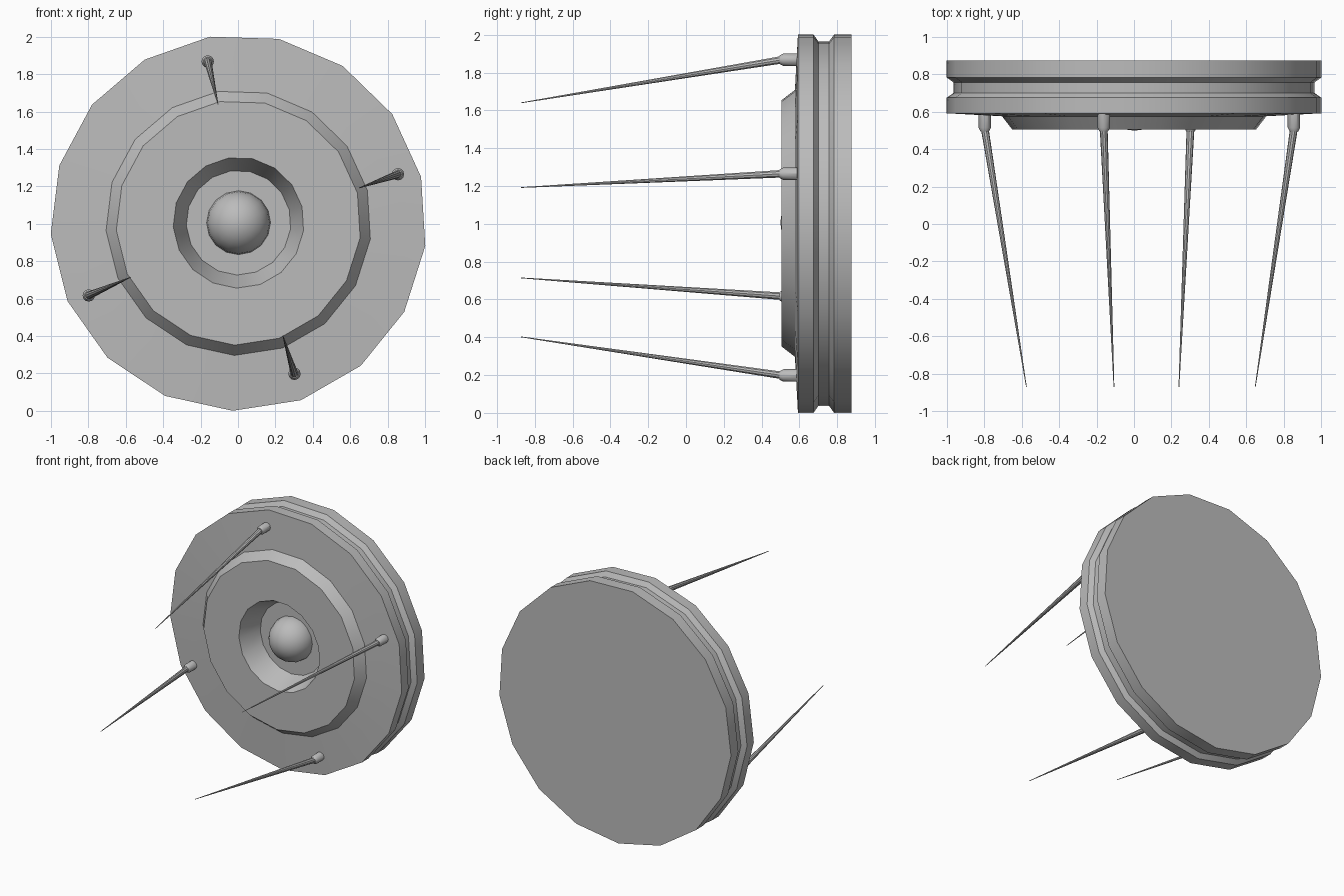
import bpy, bmesh, math

cube = bpy.data.objects.get("Cube")
if cube:
    bpy.data.objects.remove(cube, do_unlink=True)

grey = bpy.data.materials.new("plain grey")
grey.use_nodes = True
grey.diffuse_color = (0.5, 0.5, 0.5, 1)
grey.node_tree.nodes["Principled BSDF"].inputs["Base Color"].default_value = (0.5, 0.5, 0.5, 1)

CX, CZ = 0.003, 1.006   # centre axis of the disc


def finish(ob):
    ob.data.materials.append(grey)
    bpy.ops.object.select_all(action='DESELECT')
    ob.select_set(True)
    bpy.context.view_layer.objects.active = ob
    bpy.ops.object.shade_smooth_by_angle(angle=math.radians(30))


def skin_rings(name, rings, sides, phase=0.0):
    """Skin round rings (x, y, z, radius) facing along y, and cap both ends."""
    bm = bmesh.new()
    loops = []
    for x, y, z, r in rings:
        angles = [math.radians(phase) + math.tau * i / sides for i in range(sides)]
        loops.append([bm.verts.new((x + r * math.cos(a), y, z + r * math.sin(a))) for a in angles])
    for a, b in zip(loops, loops[1:]):
        for i in range(sides):
            j = (i + 1) % sides
            bm.faces.new((a[i], a[j], b[j], b[i]))
    bm.faces.new(loops[0])
    bm.faces.new(loops[-1])
    bmesh.ops.recalc_face_normals(bm, faces=bm.faces)
    mesh = bpy.data.meshes.new(name)
    bm.to_mesh(mesh)
    bm.free()
    ob = bpy.data.objects.new(name, mesh)
    bpy.context.collection.objects.link(ob)
    finish(ob)
    return ob


# Disc body: recessed floor, raised collar, front face, grooved rim, flat back
profile = [(0.28, 0.67), (0.35, 0.505), (0.655, 0.505), (0.71, 0.576),
           (1.006, 0.592), (1.006, 0.675), (0.97, 0.70), (0.97, 0.757),
           (1.006, 0.783), (1.006, 0.874)]
skin_rings("disc_body", [(CX, y, CZ, r) for r, y in profile], 17, 77.6)

# Domed centre in the recess
bpy.ops.mesh.primitive_uv_sphere_add(segments=16, ring_count=12, radius=0.171,
                                     location=(CX, 0.67, CZ),
                                     rotation=(math.pi / 2, 0, 0))
dome = bpy.context.object
dome.name = "centre_dome"
finish(dome)

# Four long needles in small sockets: base x, z and tip x, z
needles = {"top": (-0.162, 1.868, -0.107, 1.64),
           "left": (0.855, 1.265, 0.648, 1.192),
           "bottom": (0.302, 0.198, 0.24, 0.402),
           "right": (-0.798, 0.617, -0.575, 0.714)}
for side, (bx, bz, tx, tz) in needles.items():
    skin_rings(side + "_socket", [(bx, 0.60, bz, 0.033), (bx, 0.515, bz, 0.033),
                                  (bx, 0.495, bz, 0.023)], 12)
    skin_rings(side + "_needle", [(bx, 0.51, bz, 0.021), (tx, -0.872, tz, 0.002)], 10)
